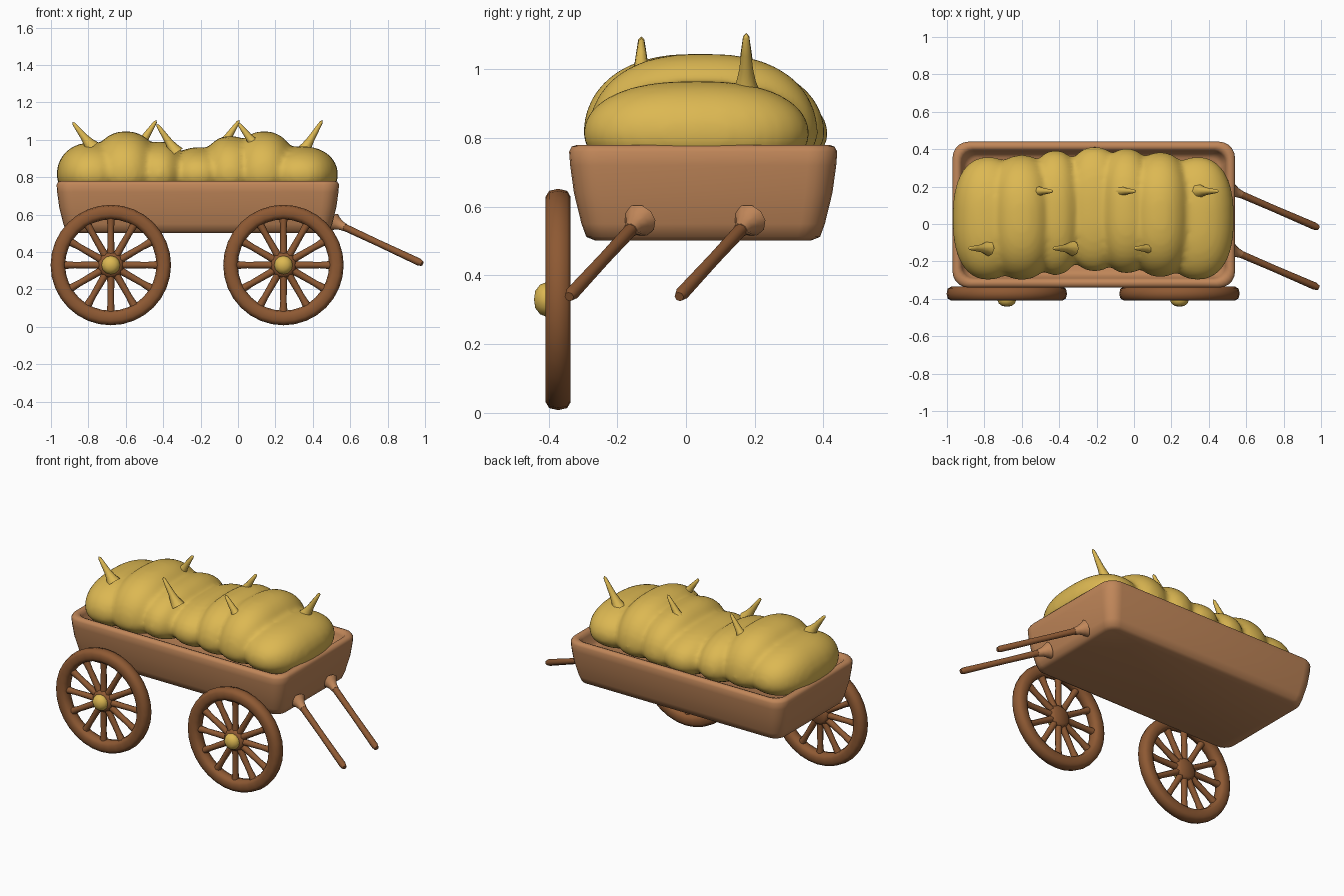
import bpy, bmesh, math
from mathutils import Vector

cube = bpy.data.objects.get("Cube")
if cube:
    bpy.data.objects.remove(cube, do_unlink=True)


def material(name, rgb):
    m = bpy.data.materials.new(name)
    m.use_nodes = True
    m.diffuse_color = (*rgb, 1)
    m.node_tree.nodes["Principled BSDF"].inputs["Base Color"].default_value = (*rgb, 1)
    return m


BED = material("light_wood", (0.53, 0.24, 0.10))
WOOD = material("dark_wood", (0.27, 0.10, 0.033))
HAY = material("straw_yellow", (0.72, 0.48, 0.085))


def finish(bm, name, mat, angle=50):
    bmesh.ops.remove_doubles(bm, verts=bm.verts, dist=0.0002)
    bmesh.ops.recalc_face_normals(bm, faces=bm.faces)
    me = bpy.data.meshes.new(name)
    bm.to_mesh(me)
    bm.free()
    ob = bpy.data.objects.new(name, me)
    bpy.context.collection.objects.link(ob)
    me.materials.append(mat)
    bpy.ops.object.select_all(action="DESELECT")
    ob.select_set(True)
    bpy.context.view_layer.objects.active = ob
    bpy.ops.object.shade_smooth_by_angle(angle=math.radians(angle))
    return ob


def skin(bm, rings):
    """Bridge consecutive rings of points with quads."""
    rings = [[bm.verts.new(p) for p in r] for r in rings]
    for a, b in zip(rings, rings[1:]):
        for i in range(len(a)):
            j = (i + 1) % len(a)
            bm.faces.new((a[i], a[j], b[j], b[i]))
    return rings


def lathe(bm, start, end, profile, n=10):
    """Revolve (radius, fraction along axis) pairs around the axis start-end."""
    start, end = Vector(start), Vector(end)
    q = (end - start).to_track_quat("Z", "Y")
    skin(bm, [[start.lerp(end, t) + q @ Vector((r * math.cos(a), r * math.sin(a), 0))
               for a in (math.tau * i / n for i in range(n))] for r, t in profile])


def rounded_rect(cx, cy, hx, hy, r, z):
    pts = []
    for k, (sx, sy) in enumerate(((1, 1), (-1, 1), (-1, -1), (1, -1))):
        for i in range(6):
            a = (k + i / 5) * math.pi / 2
            pts.append((cx + sx * (hx - r) + r * math.cos(a),
                        cy + sy * (hy - r) + r * math.sin(a), z))
    return pts


# Cart bed: outer wall, rim, inner wall and floor as one skin
bm = bmesh.new()
wall = [(0.075, 0.502), (0.05, 0.512), (0.036, 0.55), (0.014, 0.64), (0.003, 0.72),
        (0, 0.76), (0.008, 0.775), (0.025, 0.78), (0.04, 0.775), (0.05, 0.755),
        (0.062, 0.70), (0.085, 0.68)]
rings = skin(bm, [rounded_rect(-0.215, 0.05, 0.755 - d, 0.39 - d, 0.085 - d * 0.4, z)
                  for d, z in wall])
bm.faces.new(rings[0])
bm.faces.new(rings[-1])
finish(bm, "cart_bed", BED)

# Wheels on the right side of the cart
for label, x in (("rear", -0.68), ("front", 0.243)):
    z, y = 0.33, -0.372
    bm = bmesh.new()
    rim = [(0.283 + 0.039 * math.copysign(abs(math.cos(a)) ** 0.8, math.cos(a)),
            0.5 + 0.5 * math.copysign(abs(math.sin(a)) ** 0.7, math.sin(a)))
           for a in (math.tau * i / 10 for i in range(11))]
    lathe(bm, (x, y - 0.038, z), (x, y + 0.038, z), rim, 32)
    finish(bm, label + "_wheel_rim", WOOD, 70)

    bm = bmesh.new()
    for i in range(12):
        a = math.tau * i / 12
        d = Vector((math.cos(a), 0, math.sin(a)))
        c = Vector((x, y, z))
        lathe(bm, c + d * 0.03, c + d * 0.265,
              [(0.022, 0), (0.019, 0.25), (0.017, 0.7), (0.023, 1)], 8)
    finish(bm, label + "_wheel_spokes", WOOD)

    bm = bmesh.new()
    lathe(bm, (x, y - 0.03, z), (x, y + 0.03, z),
          [(0, 0), (0.05, 0), (0.068, 0.25), (0.068, 0.75), (0.05, 1), (0, 1)], 16)
    finish(bm, label + "_wheel_hub", WOOD)

    bm = bmesh.new()
    lathe(bm, (x, y - 0.02, z), (x, y - 0.07, z),
          [(0.047, 0), (0.05, 0.3), (0.043, 0.65), (0.025, 0.93), (0, 1)], 12)
    finish(bm, label + "_hub_cap", HAY)

# Pull handles with flared sockets on the bed
for label, y in (("left", 0.185), ("right", -0.135)):
    base, tip = Vector((0.51, y, 0.56)), Vector((0.985, y - 0.205, 0.338))
    bm = bmesh.new()
    lathe(bm, base, tip, [(0.02, 0), (0.018, 0.5), (0.02, 0.96), (0.014, 1), (0, 1)], 8)
    finish(bm, label + "_handle", WOOD)
    bm = bmesh.new()
    lathe(bm, base, base.lerp(tip, 0.13),
          [(0.05, 0), (0.036, 0.3), (0.025, 0.65), (0.021, 1), (0, 1)], 10)
    finish(bm, label + "_handle_socket", BED)

# Hay: overlapping squarish lumps (x, y, half length, half width, top), fused and softened
lumps = [(-0.78, 0.03, 0.19, 0.33, 0.985), (-0.60, 0.035, 0.19, 0.335, 1.045),
         (-0.42, 0.06, 0.15, 0.335, 0.99), (-0.21, 0.08, 0.17, 0.335, 0.96),
         (-0.04, 0.07, 0.16, 0.335, 1.02), (0.14, 0.05, 0.18, 0.335, 1.045),
         (0.34, 0.03, 0.195, 0.33, 0.965)]


def soft(v, p):
    return math.copysign(abs(v) ** p, v)


bm = bmesh.new()
for x, y, hx, hy, top in lumps:
    ball = bmesh.ops.create_uvsphere(bm, u_segments=32, v_segments=20, radius=1)
    for v in ball["verts"]:
        up = top - 0.81 if v.co.z > 0 else 0.12
        v.co = (x + hx * soft(v.co.x, 0.9), y + hy * soft(v.co.y, 0.8),
                0.81 + up * soft(v.co.z, 0.95))
hay = finish(bm, "hay_pile", HAY, 180)
remesh = hay.modifiers.new("Fuse", "REMESH")
remesh.mode = "VOXEL"
remesh.voxel_size = 0.016
remesh.use_smooth_shade = True
smooth = hay.modifiers.new("Soften", "SMOOTH")
smooth.factor = 0.5
smooth.iterations = 7

# Straw tufts poking out of the hay, flared at the root
tufts = [(-0.78, -0.13, -0.885, 1.095), (-0.33, -0.13, -0.435, 1.085),
         (0.10, -0.13, 0.0, 1.09), (-0.53, 0.175, -0.435, 1.105),
         (-0.09, 0.175, 0.008, 1.105), (0.345, 0.175, 0.452, 1.105)]
for i, (x, y, tip_x, tip_z) in enumerate(tufts):
    bm = bmesh.new()
    root_z = 0.93 if i in (1, 5) else 0.96
    lathe(bm, (x, y, root_z), (tip_x, y, tip_z),
          [(0.042, 0), (0.028, 0.2), (0.02, 0.4), (0.015, 0.65), (0.009, 0.93), (0, 1)], 8)
    finish(bm, "straw_tuft_%d" % (i + 1), HAY, 70)
